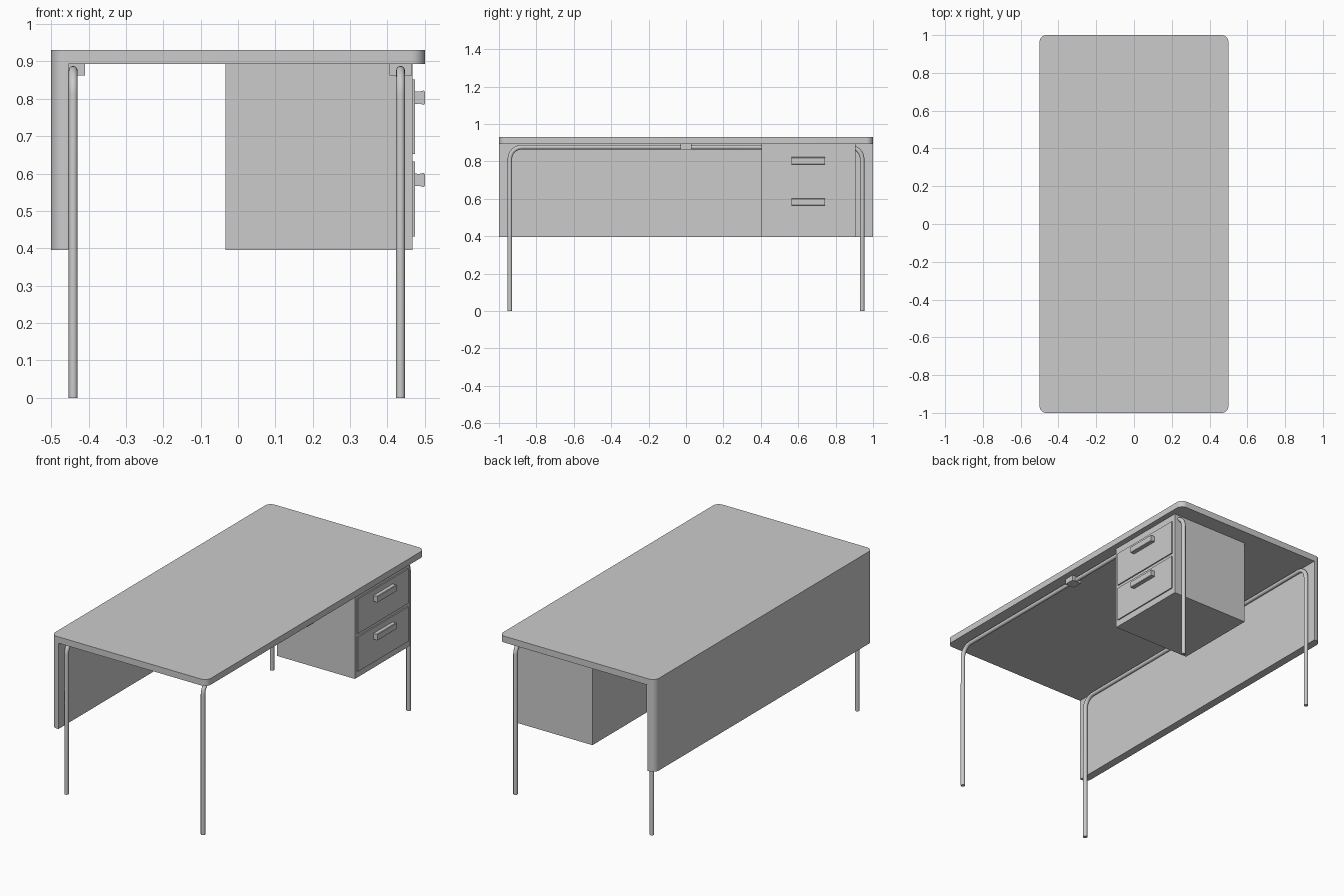
import bpy, bmesh
from math import pi, sin, cos, radians

if "Cube" in bpy.data.objects:
    bpy.data.objects.remove(bpy.data.objects["Cube"])


def finish(name, bm, smooth=False):
    bmesh.ops.recalc_face_normals(bm, faces=bm.faces)
    me = bpy.data.meshes.new(name)
    bm.to_mesh(me)
    bm.free()
    ob = bpy.data.objects.new(name, me)
    bpy.context.collection.objects.link(ob)
    if smooth:
        shade(ob)
    return ob


def shade(ob):
    bpy.ops.object.select_all(action='DESELECT')
    ob.select_set(True)
    bpy.context.view_layer.objects.active = ob
    bpy.ops.object.shade_smooth_by_angle(angle=radians(35))


def prism(name, pts, vec, smooth=False):
    """Extrude a closed outline of 3D points along vec."""
    bm = bmesh.new()
    face = bm.faces.new([bm.verts.new(p) for p in pts])
    ext = bmesh.ops.extrude_face_region(bm, geom=[face], use_keep_orig=True)
    top = [g for g in ext['geom'] if isinstance(g, bmesh.types.BMVert)]
    bmesh.ops.translate(bm, verts=top, vec=vec)
    return finish(name, bm, smooth)


def box(name, x0, x1, y0, y1, z0, z1):
    return prism(name, [(x0, y0, z0), (x1, y0, z0), (x1, y1, z0), (x0, y1, z0)], (0, 0, z1 - z0))


def arc(cx, cy, r, a0, a1, n=8):
    return [(cx + r * cos(a0 + (a1 - a0) * i / n), cy + r * sin(a0 + (a1 - a0) * i / n))
            for i in range(n + 1)]


# Rounded table top and the hanging panel that follows its rear corners
R, TOP, UNDER, LOW = 0.037, 0.93, 0.893, 0.395
X, Y, PANEL = 0.5, 1.0, -0.453
rear = arc(-X + R, Y - R, R, pi / 2, pi) + arc(-X + R, -Y + R, R, pi, 1.5 * pi)
front = arc(X - R, -Y + R, R, -pi / 2, 0) + arc(X - R, Y - R, R, 0, pi / 2)
prism("table_top", [(x, y, UNDER) for x, y in rear + front], (0, 0, TOP - UNDER), True)
outline = rear + [(PANEL, -Y), (PANEL, Y)]
prism("modesty_panel", [(x, y, LOW) for x, y in outline], (0, 0, UNDER - LOW), True)


# Bent tube leg frames
def leg_frame(name, x, r=0.012, bend=0.065, half=0.942, z=0.876):
    path = [(-half, 0)] + arc(-half + bend, z - bend, bend, pi, pi / 2)
    path += arc(half - bend, z - bend, bend, pi / 2, 0) + [(half, 0)]
    cu = bpy.data.curves.new(name, 'CURVE')
    cu.dimensions = '3D'
    cu.bevel_depth = r
    cu.bevel_resolution = 4
    cu.use_fill_caps = True
    sp = cu.splines.new('POLY')
    sp.points.add(len(path) - 1)
    for p, (y, h) in zip(sp.points, path):
        p.co = (x, y, h, 1)
    ob = bpy.data.objects.new(name, cu)
    bpy.context.collection.objects.link(ob)
    bpy.ops.object.select_all(action='DESELECT')
    ob.select_set(True)
    bpy.context.view_layer.objects.active = ob
    bpy.ops.object.convert(target='MESH')
    shade(bpy.context.object)


leg_frame("rear_leg_frame", -0.441)
leg_frame("front_leg_frame", 0.435)

# Brackets fixing the frames under the top
box("rear_bracket", -0.46, -0.41, -0.03, 0.03, 0.862, UNDER)
box("front_bracket", 0.405, 0.465, -0.03, 0.03, 0.862, UNDER)

# Drawer cabinet
box("drawer_cabinet", -0.033, 0.467, 0.405, 0.905, LOW, UNDER)

# Drawer fronts with lightly waisted pull handles
for label, z0, z1, hz in (("lower", 0.432, 0.632, 0.583), ("upper", 0.652, 0.852, 0.803)):
    box(label + "_drawer_front", 0.466, 0.474, 0.425, 0.885, z0, z1)
    profile = [(0.473, -0.017), (0.485, -0.016), (0.497, -0.019), (0.5, -0.016),
               (0.5, 0.016), (0.497, 0.019), (0.485, 0.016), (0.473, 0.017)]
    prism(label + "_drawer_handle", [(x, 0.565, hz + z) for x, z in profile], (0, 0.177, 0))
